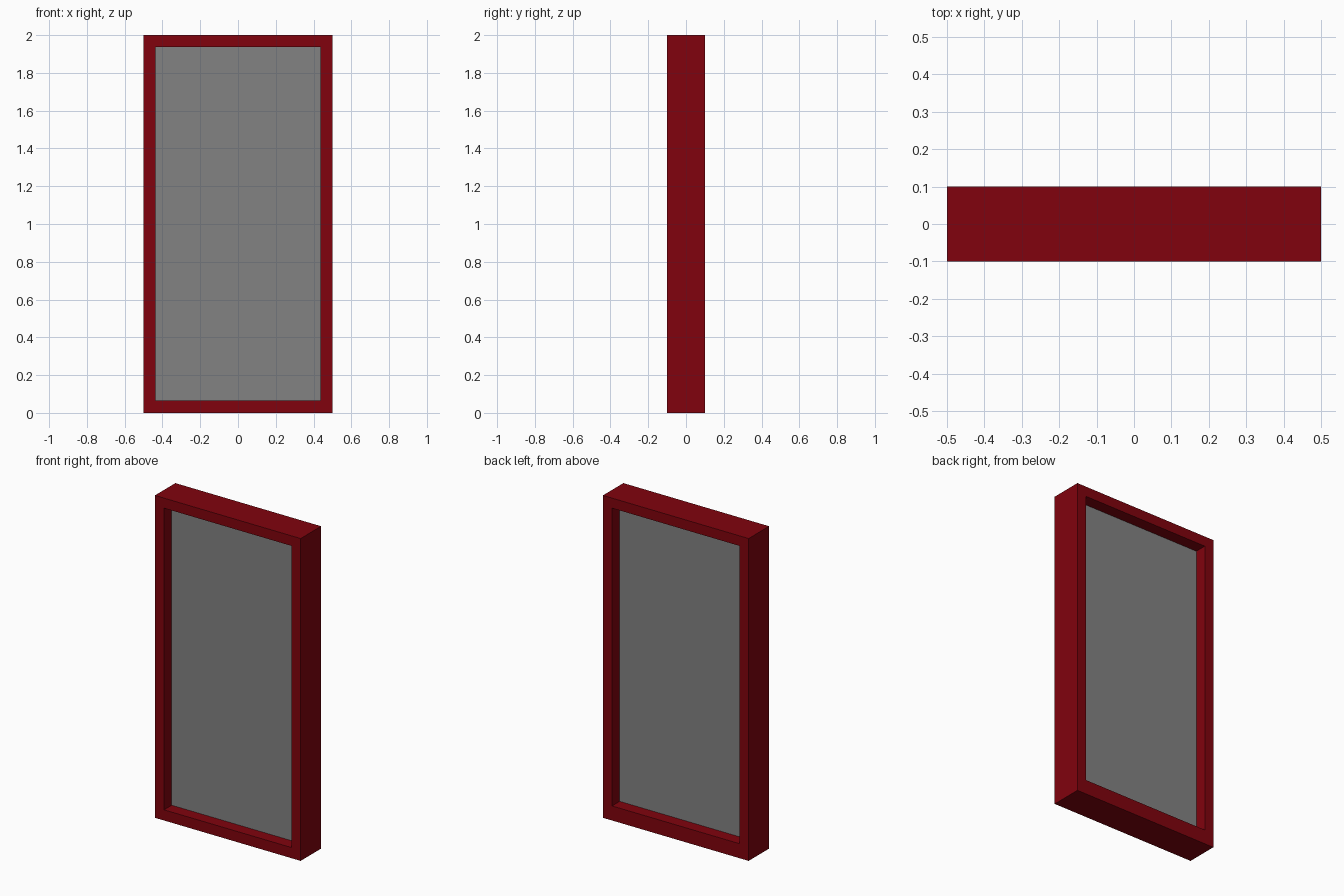
import bpy, bmesh

if "Cube" in bpy.data.objects:
    bpy.data.objects.remove(bpy.data.objects["Cube"])

W, D, H = 0.5, 0.1, 2.0        # half width, half depth, height
IW, TOP = 0.4375, 1.9375       # opening half width and top
FRONT_SILL, BACK_SILL = 0.066, 0.09
PANE = 0.025                   # pane half thickness


def new_object(name, bm, material, color):
    bmesh.ops.recalc_face_normals(bm, faces=bm.faces[:])
    mesh = bpy.data.meshes.new(name)
    bm.to_mesh(mesh)
    bm.free()
    mat = bpy.data.materials.new(material)
    mat.diffuse_color = (*color, 1)
    mat.use_nodes = True
    mat.node_tree.nodes["Principled BSDF"].inputs["Base Color"].default_value = mat.diffuse_color
    mesh.materials.append(mat)
    obj = bpy.data.objects.new(name, mesh)
    bpy.context.collection.objects.link(obj)
    return obj


def rect(bm, half_w, z0, z1, y):
    return [bm.verts.new((x, y, z)) for x, z in
            ((-half_w, z0), (half_w, z0), (half_w, z1), (-half_w, z1))]


def bridge(bm, a, b):
    for i in range(4):
        j = (i + 1) % 4
        bm.faces.new((a[i], a[j], b[j], b[i]))


# Frame: rectangular loops joined in a ring, with a raised sill at the back
bm = bmesh.new()
loops = [rect(bm, *p) for p in (
    (W, 0, H, -D),
    (IW, FRONT_SILL, TOP, -D),
    (IW, FRONT_SILL, TOP, 0),
    (IW, BACK_SILL, TOP, 0.001),
    (IW, BACK_SILL, TOP, D),
    (W, 0, H, D))]
for a, b in zip(loops, loops[1:] + loops[:1]):
    bridge(bm, a, b)
new_object("window_frame", bm, "dark_red_paint", (0.218, 0.0008, 0.004))

# Pane: thin slab recessed equally from both sides
bm = bmesh.new()
front = rect(bm, IW, FRONT_SILL, TOP, -PANE)
back = rect(bm, IW, FRONT_SILL, TOP, PANE)
bm.faces.new(front)
bm.faces.new(back)
bridge(bm, front, back)
new_object("glass_pane", bm, "dark_grey_glass", (0.226, 0.226, 0.226))
